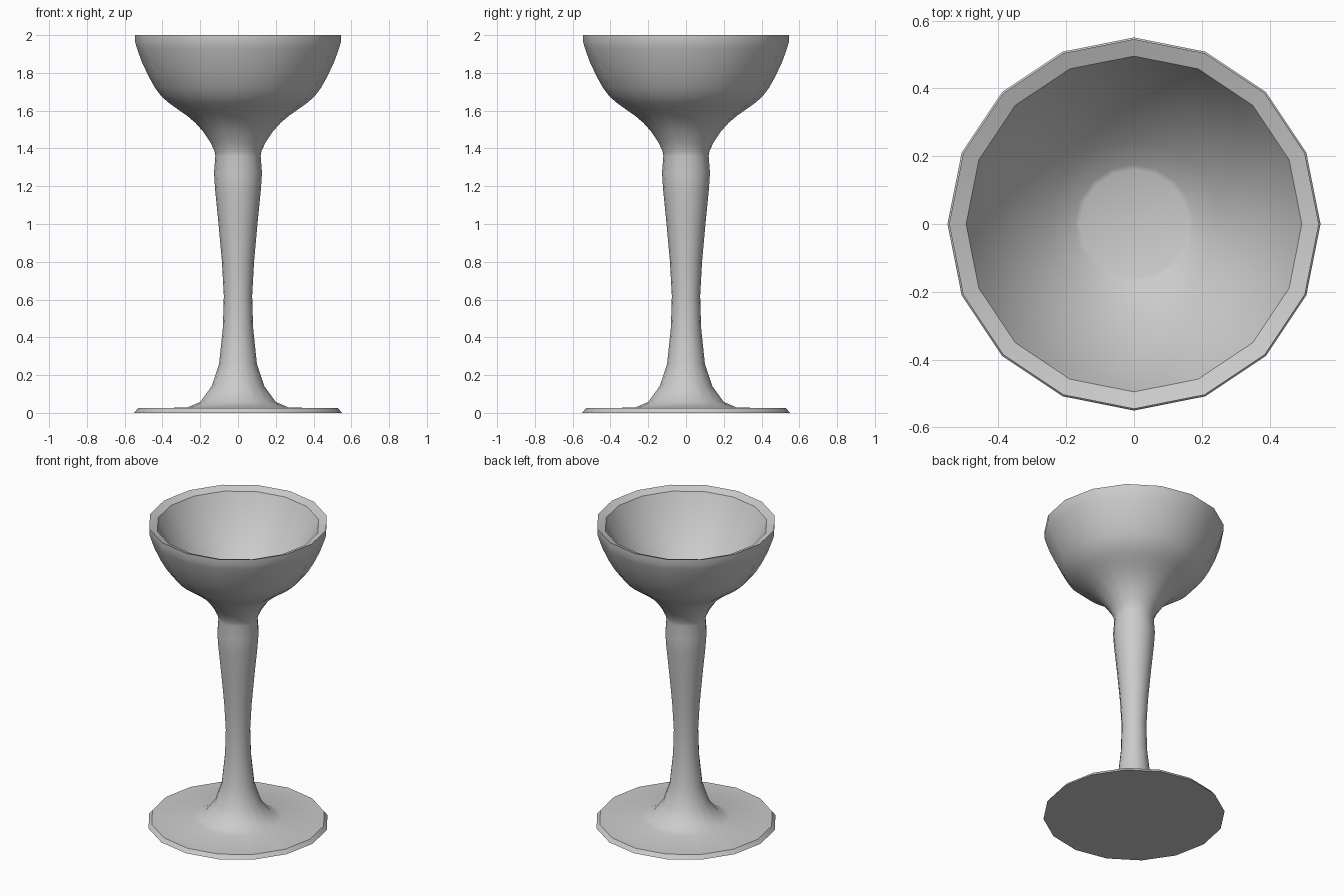
import bpy, bmesh, math
from mathutils import Vector

cube = bpy.data.objects.get("Cube")
if cube:
    bpy.data.objects.remove(cube, do_unlink=True)

SIDES = 16

# Single plain grey for the whole vessel
grey = bpy.data.materials.new("plain_grey")
grey.use_nodes = True
colour = (0.6, 0.6, 0.6, 1)
grey.diffuse_color = colour
grey.node_tree.nodes["Principled BSDF"].inputs["Base Color"].default_value = colour

# Profile as (radius, height), running from the underside up and into the bowl
foot = [(0, 0), (0.55, 0), (0.53, 0.025)]
stem = [(0.27, 0.028), (0.2, 0.058), (0.14, 0.14), (0.1, 0.26), (0.08, 0.45),
        (0.075, 0.62), (0.085, 0.8), (0.103, 1), (0.121, 1.18), (0.127, 1.27), (0.12, 1.36)]
bowl_outside = [(0.124, 1.385), (0.145, 1.43), (0.185, 1.49), (0.225, 1.535), (0.27, 1.573),
                (0.32, 1.608), (0.365, 1.64), (0.405, 1.675), (0.44, 1.722), (0.475, 1.785),
                (0.51, 1.86), (0.535, 1.93), (0.545, 1.965), (0.545, 2)]
# The lip slopes inward, then the wall eases down to a small flat floor
bowl_inside = [(0.495, 1.98), (0.46, 1.91), (0.4, 1.815), (0.33, 1.725), (0.25, 1.645),
               (0.175, 1.586), (0.16, 1.58), (0, 1.58)]


def lathe(name, profile, material):
    """Spin a profile about the vertical axis into a closed solid."""
    bm = bmesh.new()
    verts = [bm.verts.new((r, 0, z)) for r, z in profile]
    edges = [bm.edges.new(pair) for pair in zip(verts, verts[1:])]
    bmesh.ops.spin(bm, geom=verts + edges, cent=Vector(), axis=Vector((0, 0, 1)),
                   angle=math.tau, steps=SIDES, use_duplicate=False)
    bmesh.ops.remove_doubles(bm, verts=bm.verts[:], dist=0.0005)
    bmesh.ops.recalc_face_normals(bm, faces=bm.faces[:])
    mesh = bpy.data.meshes.new(name)
    bm.to_mesh(mesh)
    bm.free()
    mesh.materials.append(material)
    obj = bpy.data.objects.new(name, mesh)
    bpy.context.collection.objects.link(obj)
    return obj


# Stemmed glass: foot, stem and bowl in one continuous surface
glass = lathe("stemmed_glass", foot + stem + bowl_outside + bowl_inside, grey)
bpy.ops.object.select_all(action="DESELECT")
glass.select_set(True)
bpy.context.view_layer.objects.active = glass
bpy.ops.object.shade_smooth_by_angle(angle=math.radians(36))
